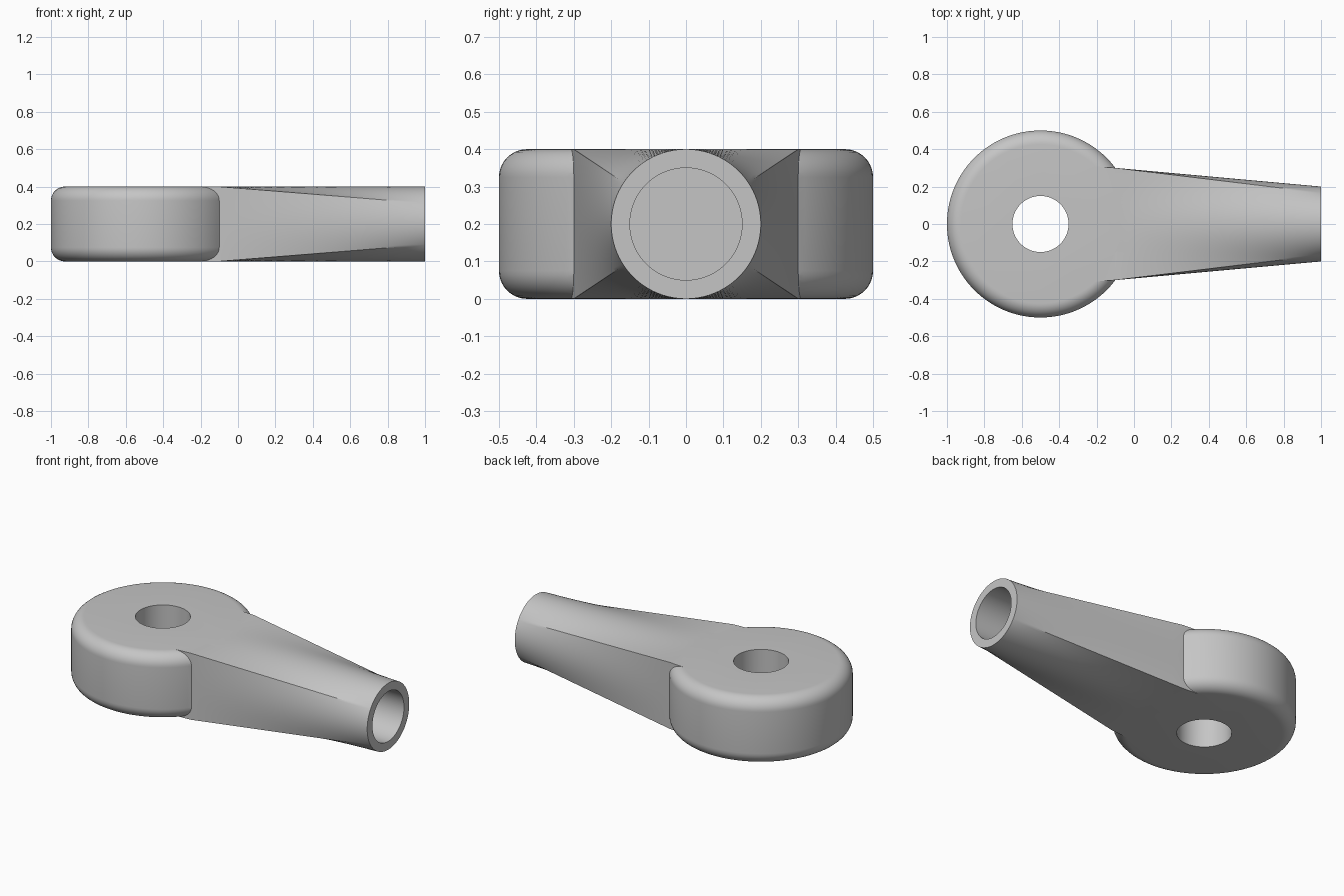
import bpy, bmesh, math

if "Cube" in bpy.data.objects:
    bpy.data.objects.remove(bpy.data.objects["Cube"])

grey = bpy.data.materials.new("light grey")
grey.diffuse_color = (0.56, 0.56, 0.56, 1)
grey.use_nodes = True
grey.node_tree.nodes["Principled BSDF"].inputs["Base Color"].default_value = grey.diffuse_color


def make(name, rings):
    """Closed skin through a list of equal-length point rings."""
    bm = bmesh.new()
    loops = [[bm.verts.new(p) for p in r] for r in rings]
    n = len(loops[0])
    for a, b in zip(loops, loops[1:]):
        for i in range(n):
            j = (i + 1) % n
            bm.faces.new((a[i], a[j], b[j], b[i]))
    bm.faces.new(loops[0][::-1])
    bm.faces.new(loops[-1])
    bmesh.ops.recalc_face_normals(bm, faces=bm.faces)
    # split the slightly twisted side quads so every face is planar
    bmesh.ops.triangulate(bm, faces=[f for f in bm.faces if len(f.verts) == 4])
    me = bpy.data.meshes.new(name)
    bm.to_mesh(me)
    bm.free()
    me.materials.append(grey)
    ob = bpy.data.objects.new(name, me)
    bpy.context.collection.objects.link(ob)
    return ob


def circle_z(r, z, n=128):
    return [(-0.5 + r * math.cos(2 * math.pi * i / n),
             r * math.sin(2 * math.pi * i / n), z) for i in range(n)]


def circle_x(r, x, n=96):
    return [(x, r * math.cos(2 * math.pi * i / n),
             0.2 + r * math.sin(2 * math.pi * i / n)) for i in range(n)]


def combine(ob, tool, op):
    m = ob.modifiers.new(tool.name, 'BOOLEAN')
    m.operation, m.object, m.solver = op, tool, 'EXACT'
    bpy.context.view_layer.objects.active = ob
    bpy.ops.object.modifier_apply(modifier=m.name)
    bpy.data.objects.remove(tool)


# Round eye with filleted rims
R, H, F, S = 0.5, 0.4, 0.075, 10
arc = [(R - F + F * math.sin(a), F - F * math.cos(a))
       for a in (math.pi / 2 * k / S for k in range(S + 1))]
profile = arc + [(r, H - z) for r, z in reversed(arc)]
body = make("rod_end", [circle_z(r, z) for r, z in profile])

# Shank: rectangle blending into a round end, a hair thinner than the eye
HW, HH, X0, STEPS = 0.3, 0.1998, -0.1, 16
corner = math.atan2(HH, HW)
spans = [(-corner, corner, 30), (corner, math.pi - corner, 48),
         (math.pi - corner, math.pi + corner, 30),
         (math.pi + corner, 2 * math.pi - corner, 48)]
angles = [a + (b - a) * i / n for a, b, n in spans for i in range(n)]


def section(t):
    pts = []
    for a in angles:
        c, s = math.cos(a), math.sin(a)
        k = min(HW / max(abs(c), 1e-6), HH / max(abs(s), 1e-6))
        d = k + (0.2 - k) * t
        pts.append((X0 + (1 - X0) * t, d * c, 0.2 + d * s))
    return pts


buried = [(-0.3, y * 1.05, z) for x, y, z in section(0)]
shank = make("shank", [buried] + [section(i / STEPS) for i in range(STEPS + 1)])

# Pin hole, blind socket, then join
combine(body, make("pin_hole_cutter", [circle_z(0.15, -0.2, 96), circle_z(0.15, 0.6, 96)]), 'DIFFERENCE')
combine(shank, make("socket_cutter", [circle_x(0.15, 0.4), circle_x(0.15, 1.2)]), 'DIFFERENCE')
combine(body, shank, 'UNION')

bpy.ops.object.select_all(action='DESELECT')
body.select_set(True)
bpy.context.view_layer.objects.active = body
bpy.ops.object.shade_smooth_by_angle(angle=math.radians(30))
